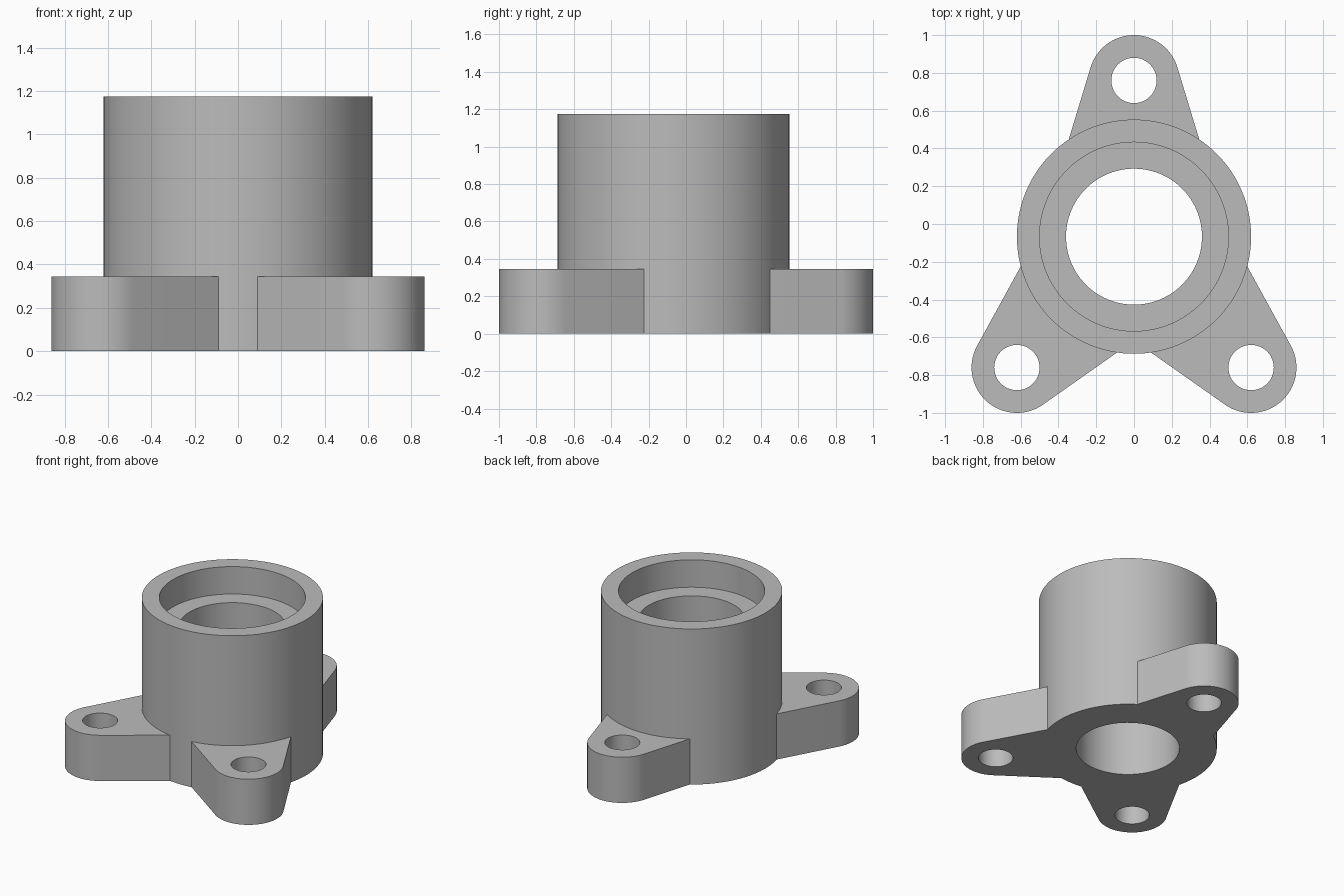
import bpy
import bmesh
from math import asin, atan2, cos, hypot, pi, sin
from mathutils import Vector

cube = bpy.data.objects.get("Cube")
if cube:
    bpy.data.objects.remove(cube)

CENTRE = Vector((0, -0.067))
BODY_RADIUS, BODY_HEIGHT = 0.62, 1.175
LUG_RADIUS, LUG_HEIGHT, HOLE_RADIUS = 0.24, 0.345, 0.12
# Lug end position and radius of the root its sides run tangent to
LUGS = {
    "back_lug": (Vector((0, 0.76)), 0.48),
    "left_lug": (Vector((0.62, -0.76)), 0.45),
    "right_lug": (Vector((-0.62, -0.76)), 0.45),
}

grey = bpy.data.materials.new("cast grey")
grey.use_nodes = True
colour = (0.5, 0.5, 0.5, 1)
grey.diffuse_color = colour
grey.node_tree.nodes["Principled BSDF"].inputs["Base Color"].default_value = colour


def arc(centre, radius, start, end, steps):
    """Points along an arc, both ends included."""
    return [centre + radius * Vector((cos(a), sin(a)))
            for a in (start + (end - start) * i / steps for i in range(steps + 1))]


def prism(name, outline, low, high):
    """Extrude a flat outline between two heights."""
    bm = bmesh.new()
    face = bm.faces.new([bm.verts.new((p.x, p.y, low)) for p in outline])
    top = bmesh.ops.extrude_face_region(bm, geom=[face])["geom"]
    bmesh.ops.translate(bm, vec=(0, 0, high - low),
                        verts=[v for v in top if isinstance(v, bmesh.types.BMVert)])
    bmesh.ops.recalc_face_normals(bm, faces=bm.faces)
    mesh = bpy.data.meshes.new(name)
    bm.to_mesh(mesh)
    bm.free()
    mesh.materials.append(grey)
    obj = bpy.data.objects.new(name, mesh)
    bpy.context.collection.objects.link(obj)
    return obj


def cylinder(name, centre, radius, low, high, sides):
    return prism(name, arc(centre, radius, 0, 2 * pi, sides)[:-1], low, high)


def combine(target, tool, operation):
    """Apply a boolean and discard the tool."""
    tool.hide_render = True
    mod = target.modifiers.new(tool.name, "BOOLEAN")
    mod.operation, mod.solver, mod.object = operation, "EXACT", tool
    bpy.context.view_layer.objects.active = target
    bpy.ops.object.modifier_apply(modifier=mod.name)
    bpy.data.objects.remove(tool)


# Main barrel
housing = cylinder("flanged_housing", CENTRE, BODY_RADIUS, 0, BODY_HEIGHT, 128)

# Tapered mounting lugs, rounded at the tip
for name, (tip, root) in LUGS.items():
    out = tip - CENTRE
    heading = atan2(out.y, out.x)
    half = pi / 2 - asin((root - LUG_RADIUS) / hypot(*out))
    outline = arc(tip, LUG_RADIUS, heading - half, heading + half, 40)
    outline += [CENTRE + root * Vector((cos(heading + s * half), sin(heading + s * half)))
                for s in (1, -1)]
    combine(housing, prism(name, outline, 0, LUG_HEIGHT), "UNION")

# Bolt holes
for name, (tip, root) in LUGS.items():
    combine(housing, cylinder(name + "_hole", tip, HOLE_RADIUS, -0.1, 0.5, 48), "DIFFERENCE")

# Through bore and the wider seat at the top
combine(housing, cylinder("bore", CENTRE, 0.36, -0.1, 1.3, 96), "DIFFERENCE")
combine(housing, cylinder("bearing_seat", CENTRE, 0.5, 0.968, 1.3, 128), "DIFFERENCE")

bpy.ops.object.select_all(action="DESELECT")
housing.select_set(True)
bpy.context.view_layer.objects.active = housing
bpy.ops.object.shade_smooth_by_angle()
